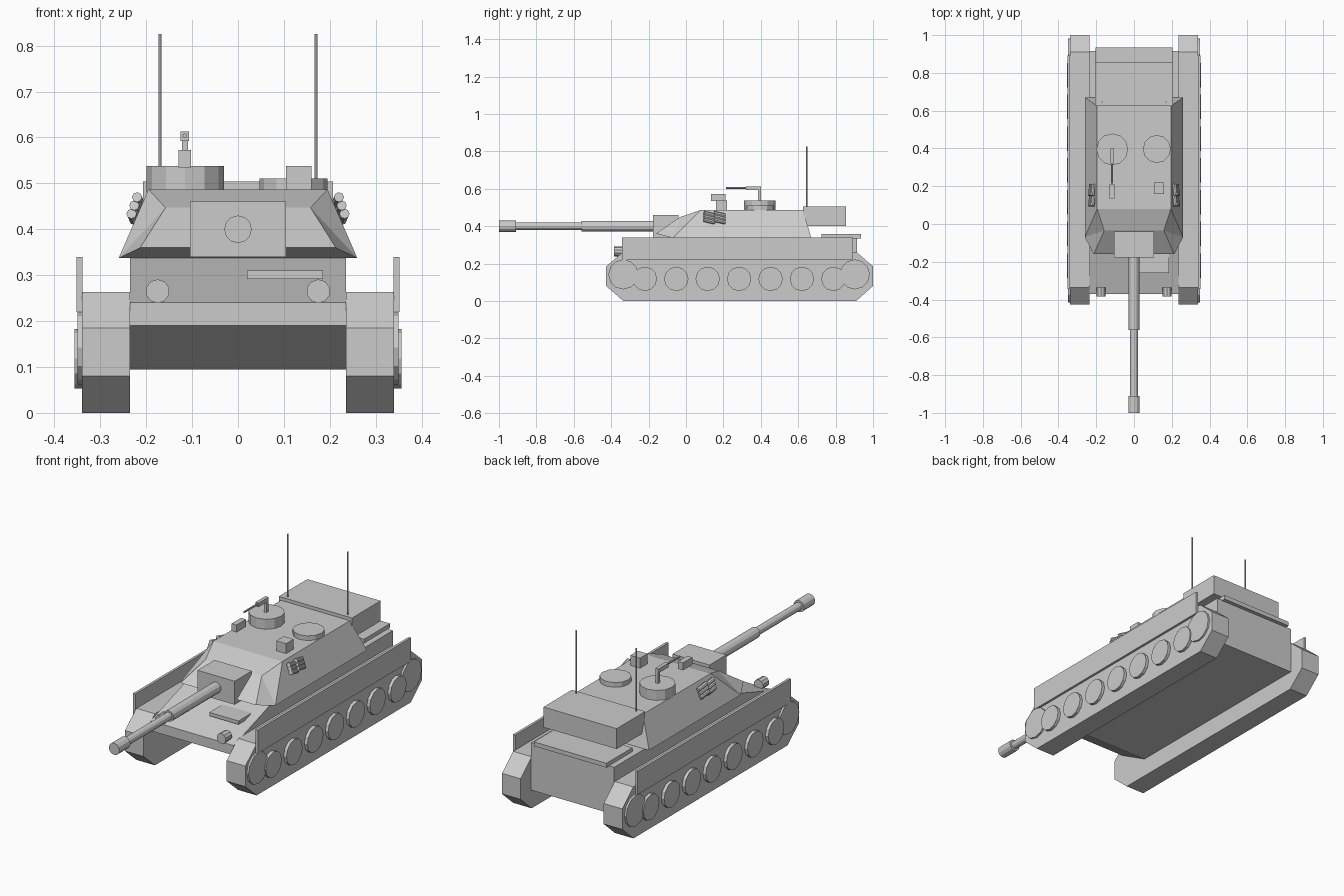
import bpy, bmesh, math
from mathutils import Vector

if "Cube" in bpy.data.objects:
    bpy.data.objects.remove(bpy.data.objects["Cube"])


def mesh_object(name, verts, faces):
    me = bpy.data.meshes.new(name)
    me.from_pydata(verts, [], faces)
    bm = bmesh.new()
    bm.from_mesh(me)
    bmesh.ops.recalc_face_normals(bm, faces=bm.faces)
    bm.to_mesh(me)
    bm.free()
    ob = bpy.data.objects.new(name, me)
    bpy.context.collection.objects.link(ob)
    return ob


def prism(name, profile, x0, x1):
    """Extrude a (y, z) side profile from x0 to x1."""
    n = len(profile)
    verts = [(x, y, z) for x in (x0, x1) for y, z in profile]
    faces = [tuple(range(n)), tuple(range(n, 2 * n))]
    faces += [(i, (i + 1) % n, n + (i + 1) % n, n + i) for i in range(n)]
    return mesh_object(name, verts, faces)


def box(name, x0, x1, y0, y1, z0, z1):
    return prism(name, [(y0, z0), (y1, z0), (y1, z1), (y0, z1)], x0, x1)


def rod(name, a, b, r, sides=12):
    """Flat-sided cylinder between two points."""
    a, b = Vector(a), Vector(b)
    d = b - a
    bpy.ops.mesh.primitive_cylinder_add(vertices=sides, radius=r, depth=d.length, location=(a + b) / 2)
    ob = bpy.context.object
    ob.name = name
    ob.rotation_euler = d.to_track_quat('Z', 'Y').to_euler()
    return ob


# Hull with sloped nose
prism("hull", [(-0.2, 0.095), (-0.37, 0.19), (-0.37, 0.24), (-0.07, 0.337),
               (0.915, 0.337), (0.915, 0.095)], -0.235, 0.235)
box("glacis_hatch", 0.02, 0.185, -0.26, -0.15, 0.292, 0.31)
box("engine_deck_plate", -0.205, 0.205, 0.725, 0.935, 0.335, 0.357)

# Running gear, both sides
track = [(-0.427, 0.185), (-0.427, 0.08), (-0.335, 0), (0.91, 0), (1.0, 0.08),
         (1.0, 0.185), (0.91, 0.263), (-0.335, 0.263)]
for s, side in ((-1, "left"), (1, "right")):
    prism("track_" + side, track, s * 0.235, s * 0.34)
    box("side_skirt_" + side, s * 0.339, s * 0.352, -0.343, 0.893, 0.22, 0.34)
    for i in range(7):
        y = -0.22 + i * 0.168
        rod(f"road_wheel_{side}_{i}", (s * 0.33, y, 0.118), (s * 0.356, y, 0.118), 0.065)
    for y, part in ((-0.335, "idler"), (0.903, "sprocket")):
        rod(f"{part}_{side}", (s * 0.33, y, 0.142), (s * 0.35, y, 0.142), 0.08)
    # Headlight, antenna and smoke launchers
    rod("headlight_" + side, (s * 0.175, -0.385, 0.265), (s * 0.175, -0.335, 0.265), 0.026, 10)
    rod("antenna_" + side, (s * 0.17, 0.645, 0.49), (s * 0.17, 0.645, 0.825), 0.0035, 6)
    for row in range(3):
        for col in range(2):
            x, y, z = s * (0.217 + row * 0.006), 0.125 + col * 0.055, 0.463 - row * 0.018
            rod(f"smoke_launcher_{side}_{row}_{col}", (x + s * 0.003, y - 0.03, z + 0.007),
                (x - s * 0.003, y + 0.03, z - 0.007), 0.011, 8)

# Turret: roof, brow, nose, cheek, and rear points, left then right
half = [(0.195, 0.625, 0.487), (0.195, 0.08, 0.487), (0.158, -0.035, 0.447),
        (0.213, -0.16, 0.36), (0.26, -0.07, 0.337), (0.26, 0.67, 0.337)]
verts = [(-x, y, z) for x, y, z in half] + half
faces = [(i, (i + 1) % 6, 6 + (i + 1) % 6, 6 + i) for i in range(6)]
for o in (0, 6):
    faces += [(o, o + 1, o + 4, o + 5), (o + 1, o + 2, o + 4), (o + 2, o + 3, o + 4)]
mesh_object("turret", verts, faces)
box("turret_bustle", -0.207, 0.207, 0.625, 0.855, 0.4, 0.504)

# Main gun
box("gun_mantlet", -0.105, 0.105, -0.177, -0.04, 0.34, 0.46)
rod("gun_sleeve", (0, -0.1, 0.4), (0, -0.56, 0.4), 0.028)
rod("gun_barrel", (0, -0.5, 0.4), (0, -0.95, 0.4), 0.02)
rod("muzzle_brake", (0, -0.91, 0.4), (0, -1.0, 0.4), 0.03)

# Roof hatches and sights
rod("commander_cupola", (-0.115, 0.395, 0.48), (-0.115, 0.395, 0.538), 0.084)
rod("loader_hatch", (0.121, 0.397, 0.48), (0.121, 0.397, 0.511), 0.074)
box("gunner_sight", 0.105, 0.16, 0.16, 0.22, 0.485, 0.538)
box("commander_sight", -0.13, -0.102, 0.135, 0.21, 0.535, 0.573)

# Roof machine gun
box("machine_gun_post", -0.122, -0.109, 0.385, 0.4, 0.53, 0.595)
box("machine_gun_body", -0.125, -0.107, 0.32, 0.4, 0.592, 0.613)
rod("machine_gun_barrel", (-0.116, 0.215, 0.604), (-0.116, 0.33, 0.604), 0.005, 8)
